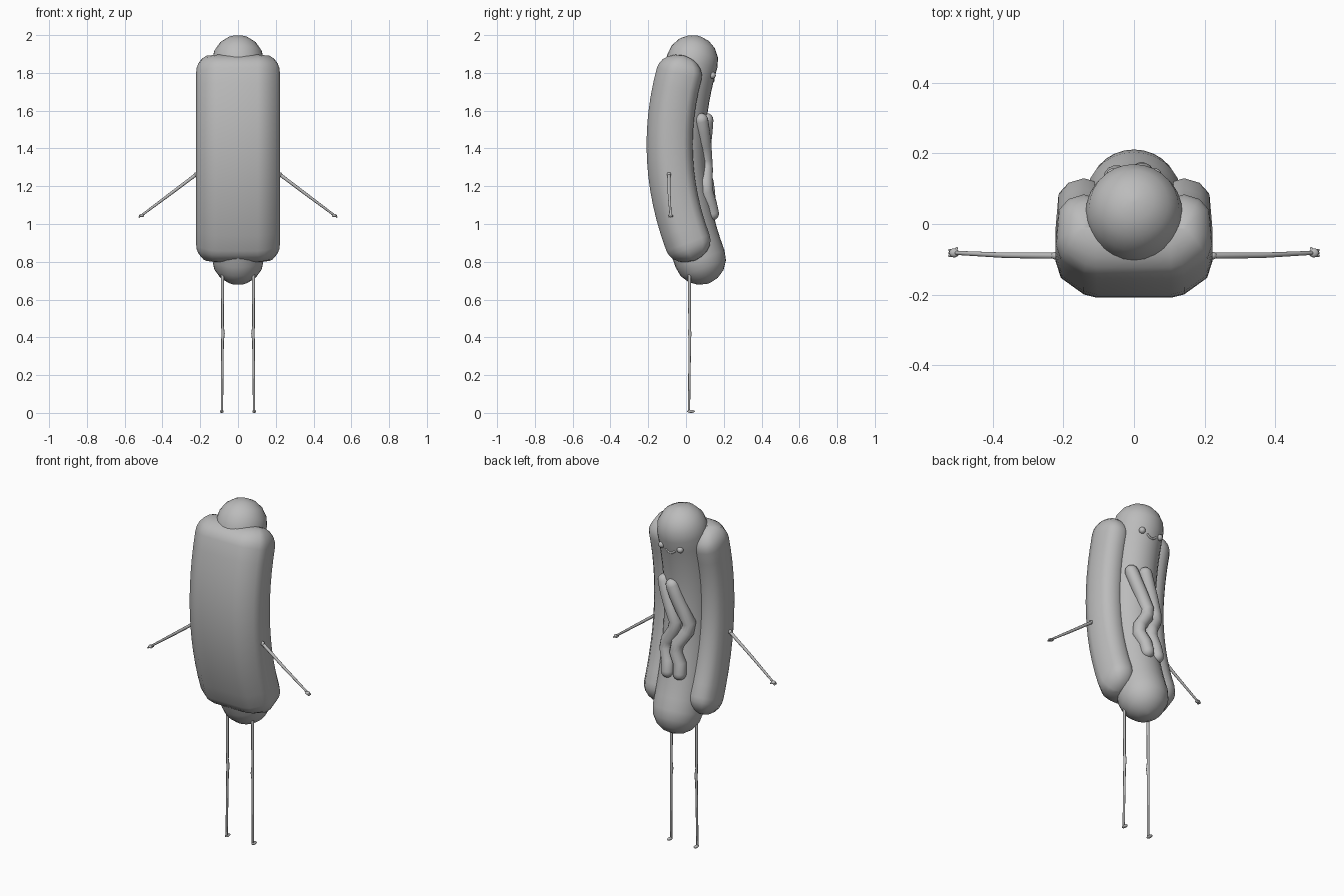
import bpy, bmesh, math
from mathutils import Vector

cube = bpy.data.objects.get("Cube")
if cube:
    bpy.data.objects.remove(cube)

grey = bpy.data.materials.new("plain grey")
grey.use_nodes = True
COLOUR = (0.5, 0.5, 0.5, 1)
grey.diffuse_color = COLOUR
grey.node_tree.nodes["Principled BSDF"].inputs["Base Color"].default_value = COLOUR


def finish(name, bm, angle=50):
    bmesh.ops.recalc_face_normals(bm, faces=bm.faces)
    mesh = bpy.data.meshes.new(name)
    bm.to_mesh(mesh)
    bm.free()
    mesh.materials.append(grey)
    obj = bpy.data.objects.new(name, mesh)
    bpy.context.collection.objects.link(obj)
    bpy.ops.object.select_all(action='DESELECT')
    obj.select_set(True)
    bpy.context.view_layer.objects.active = obj
    bpy.ops.object.shade_smooth_by_angle(angle=math.radians(angle))
    return obj


def loft(name, rings, angle=50):
    """Skin a list of closed rings and cap both ends."""
    bm = bmesh.new()
    rows = [[bm.verts.new(p) for p in ring] for ring in rings]
    n = len(rows[0])
    for a, b in zip(rows, rows[1:]):
        for i in range(n):
            bm.faces.new((a[i], a[(i + 1) % n], b[(i + 1) % n], b[i]))
    bm.faces.new(rows[0])
    bm.faces.new(rows[-1])
    return finish(name, bm, angle)


def tube(name, points, radii, sides=10, round_ends=True):
    """Round tube along points, with domed ends if asked."""
    pts = [Vector(p) for p in points]
    spine = list(zip(pts, radii))
    if round_ends:
        def dome(end, inner, r):
            out = (end - inner).normalized()
            return [(end + out * r * math.sin(t), r * math.cos(t))
                    for t in (math.radians(d) for d in (22, 45, 66, 86))]
        spine = (dome(pts[0], pts[1], radii[0])[::-1] + spine
                 + dome(pts[-1], pts[-2], radii[-1]))
    rings = []
    for i, (p, r) in enumerate(spine):
        along = (spine[min(i + 1, len(spine) - 1)][0] - spine[max(i - 1, 0)][0]).normalized()
        side = along.cross(Vector((0, 1, 0.01))).normalized()
        other = along.cross(side)
        rings.append([p + r * (side * math.cos(a) + other * math.sin(a))
                      for a in (math.tau * k / sides for k in range(sides))])
    return loft(name, rings, 60)


def ball(name, centre, size):
    bm = bmesh.new()
    bmesh.ops.create_uvsphere(bm, u_segments=14, v_segments=8, radius=1)
    for v in bm.verts:
        v.co = Vector(centre) + Vector(v.co[i] * size[i] for i in range(3))
    return finish(name, bm, 60)


# Sausage: a bent capsule
R = 0.137


def sausage_y(z):
    return -0.035 + 0.32 * (z - 1.4) ** 2


levels = [1.863 - 1.048 * i / 16 for i in range(17)]
tube("sausage", [(0, sausage_y(z), z) for z in levels], [R] * 17, 28)

# Bun: a thick U section swept along a bend, rounded at both ends
THICK = 0.08
arms = [(0.142, 0.042), (0.142, -0.02), (0.105, -0.042), (0, -0.042)]
spine_u = arms + [(-x, d) for x, d in arms[-2::-1]]
# outline: (skeleton index, direction in degrees)
half = [(0, 160), (0, 125), (0, 90), (0, 55), (0, 25), (1, 0), (1, -35), (2, -62), (2, -90)]
inner = [(2, 90), (1, 160)]


def section(r, squeeze):
    right = [(spine_u[k][0] + r * math.cos(math.radians(a)),
              squeeze * spine_u[k][1] + r * math.sin(math.radians(a))) for k, a in half]
    inside = [(spine_u[k][0] + r * math.cos(math.radians(a)),
               squeeze * spine_u[k][1] + r * math.sin(math.radians(a))) for k, a in inner]
    left = [(-x, d) for x, d in right[::-1]]
    return right + left + [(-x, d) for x, d in inside[::-1][::-1][::-1]] + inside


def bun_ring(z, shift, r, squeeze):
    y = -0.087 + 0.36 * (z - 1.42) ** 2
    along = Vector((0, 0.72 * (z - 1.42), 1)).normalized()
    depth = Vector((0, along.z, -along.y))
    base = Vector((0, y, z)) + along * shift
    return [base + Vector((x, 0, 0)) + depth * d for x, d in section(r, squeeze)]


TOP, LOW, CAP = 1.795, 0.9, 0.1
caps = [math.radians(d) for d in (86, 68, 50, 32, 16)]
rings = [bun_ring(TOP, CAP * math.sin(t), THICK * math.cos(t), math.cos(t)) for t in caps]
rings += [bun_ring(TOP + (LOW - TOP) * i / 12, 0, THICK, 1) for i in range(13)]
rings += [bun_ring(LOW, -CAP * math.sin(t), THICK * math.cos(t), math.cos(t)) for t in caps[::-1]]
loft("bun", rings, 60)

# Two wavy strips of sauce lying on the sausage
wave = [(0.012, 1.55), (-0.01, 1.49), (-0.04, 1.42), (-0.078, 1.34), (-0.07, 1.29),
        (-0.025, 1.22), (-0.018, 1.17), (-0.045, 1.11), (-0.05, 1.055)]
for name, offset in (("sauce_strip_right", 0), ("sauce_strip_left", 0.072)):
    path = [(x + offset, sausage_y(z) + math.sqrt(R * R - (x + offset) ** 2), z)
            for x, z in wave]
    tube(name, path, [0.037] * len(path), 14)

# Face: eyes and a small smile
smile = []
for i in range(7):
    u = i / 3 - 1
    x, z = 0.027 * u, 1.757 + 0.014 * u * u
    smile.append((x, sausage_y(z) + math.sqrt(R * R - x * x) + 0.002, z))
tube("smile", smile, [0.006] * 7, 8)

# Mirrored parts
for side, s in (("left", 1), ("right", -1)):
    ball(side + "_eye", (s * 0.06, 0.14, 1.787), (0.018, 0.018, 0.018))
    # Arm with a shoulder knob, a hand and fingers
    ball(side + "_shoulder", (s * 0.222, -0.09, 1.262), (0.013, 0.011, 0.012))
    tube(side + "_arm", [(s * 0.215, -0.09, 1.267), (s * 0.36, -0.089, 1.158),
                         (s * 0.502, -0.082, 1.052)], [0.009, 0.008, 0.006])
    ball(side + "_hand", (s * 0.51, -0.082, 1.045), (0.014, 0.013, 0.009))
    for k in range(3):
        y = -0.09 + 0.008 * k
        tube(f"{side}_finger_{k + 1}", [(s * 0.513, y, 1.044), (s * 0.523, y, 1.037)],
             [0.004, 0.004], 6)
    tube(side + "_thumb", [(s * 0.505, -0.075, 1.046), (s * 0.503, -0.069, 1.042)],
         [0.004, 0.004], 6)
    # Leg with a knee and a small foot
    tube(side + "_leg", [(s * 0.082, 0.018, 0.76), (s * 0.082, 0.019, 0.46),
                         (s * 0.079, 0.02, 0.42), (s * 0.082, 0.02, 0.38),
                         (s * 0.085, 0.016, 0.012)],
         [0.008, 0.007, 0.009, 0.007, 0.006])
    ball(side + "_foot", (s * 0.086, 0.026, 0.008), (0.011, 0.021, 0.008))
